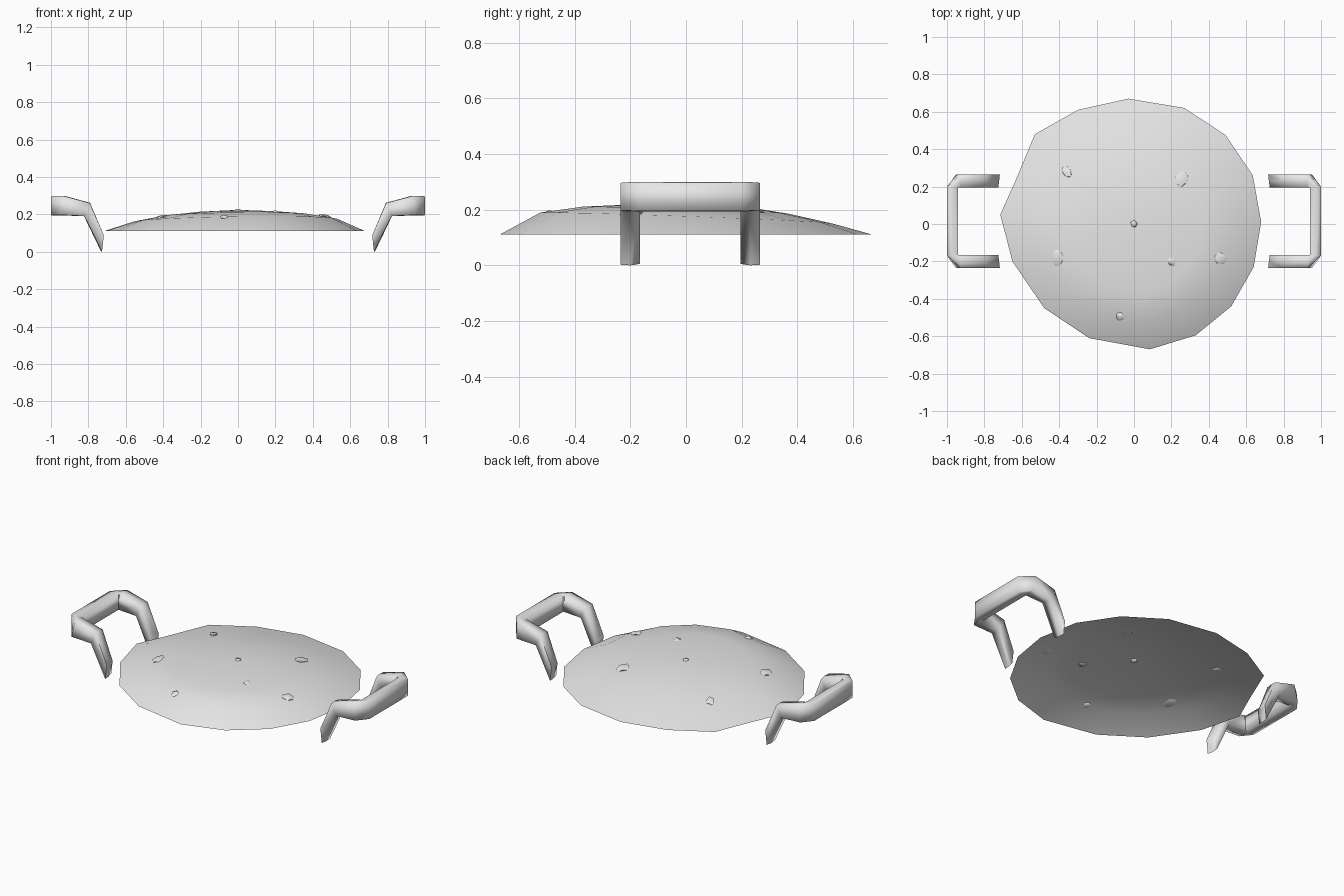
import bpy, bmesh, math, random
from mathutils import Vector

if "Cube" in bpy.data.objects:
    bpy.data.objects.remove(bpy.data.objects["Cube"])
random.seed(4)

grey = bpy.data.materials.new("light_grey")
grey.diffuse_color = (0.8, 0.8, 0.8, 1)
grey.use_nodes = True
grey.node_tree.nodes["Principled BSDF"].inputs["Base Color"].default_value = grey.diffuse_color

def finish(name, bm, angle):
    me = bpy.data.meshes.new(name)
    bm.to_mesh(me)
    bm.free()
    me.materials.append(grey)
    ob = bpy.data.objects.new(name, me)
    bpy.context.collection.objects.link(ob)
    bpy.ops.object.select_all(action='DESELECT')
    ob.select_set(True)
    bpy.context.view_layer.objects.active = ob
    bpy.ops.object.shade_smooth_by_angle(angle=math.radians(angle))
    return ob

# Domed, open-bottomed filling with an irregular rim: it sags at the back
RIM = [(-.03, .67), (-.30, .61), (-.53, .48), (-.63, .24), (-.715, .05), (-.65, -.2),
       (-.48, -.45), (-.24, -.61), (.085, -.67), (.33, -.595), (.52, -.44),
       (.64, -.23), (.68, .01), (.635, .26), (.49, .475), (.27, .62)]
# radius factor, height, sideways tilt, front-back tilt
PROFILE = [(1, .11, 0, 0), (.78, .17, .012, -.036), (.55, .198, .01, -.034), (.3, .215, .006, -.015)]

bm = bmesh.new()
rings = [[bm.verts.new((x * f, y * f, z + (tx * x + ty * y) * f)) for x, y in RIM]
         for f, z, tx, ty in PROFILE]
top = bm.verts.new((0, 0, .224))
n = len(RIM)
for a, b in zip(rings, rings[1:]):
    for i in range(n):
        j = (i + 1) % n
        bm.faces.new((a[i], a[j], b[j], b[i]))
for i in range(n):
    bm.faces.new((rings[-1][i], rings[-1][(i + 1) % n], top))
filling = finish("filling", bm, 60)

def dome_z(x, y):
    hit, loc, _, _ = filling.ray_cast(Vector((x, y, 1)), Vector((0, 0, -1)))
    return loc.z if hit else .11

# Small chunks lying in the surface: x, y, half width, half length, turn, lift
CHUNKS = [(-.36, .28, .025, .038, .6, .004), (.255, .24, .036, .045, -.3, .004),
          (0, 0, .02, .022, .2, -.003), (-.41, -.18, .032, .05, 0, .003),
          (.2, -.2, .023, .027, .4, -.002), (.465, -.185, .036, .036, .8, .004),
          (-.075, -.495, .022, .026, .5, .001)]
for k, (x, y, w, l, t, lift) in enumerate(CHUNKS):
    bm = bmesh.new()
    bmesh.ops.create_icosphere(bm, subdivisions=1, radius=1)
    for v in bm.verts:
        p = v.co * random.uniform(.9, 1.1)
        px, py = p.x * w, p.y * l
        vx = x + px * math.cos(t) - py * math.sin(t)
        vy = y + px * math.sin(t) + py * math.cos(t)
        v.co = (vx, vy, dome_z(vx, vy) + lift + p.z * .009)
    finish(f"chunk_{k + 1}", bm, 60)

# Handle cross-sections: centre, side axis, up axis (one half, mirrored in y)
YC = .015
HALF = [((.726, .215, .045), (-.004, .035, 0), (-.005, 0, .045)),
        ((.807, .215, .226), (0, .035, 0), (-.016, 0, .036)),
        ((.94, .215, .247), (0, .035, 0), (-.012, 0, .052)),
        ((.97, .182, .246), (.03, .002, 0), (0, 0, .053))]
# flat outer side, slightly lower inner side
SECTION = [(1, -.95), (1, .95), (0, 1), (-1, .88), (-1, -.88), (0, -1)]

def handle(name, sx):
    bm = bmesh.new()
    path = HALF + [((c[0], -c[1], c[2]), (s[0], -s[1], s[2]), u) for c, s, u in reversed(HALF)]
    loops = []
    for c, s, u in path:
        loop = []
        for a, b in SECTION:
            p = Vector(c) + Vector(s) * a + Vector(u) * b
            loop.append(bm.verts.new((p.x * sx, p.y + YC, max(p.z, 0))))
        loops.append(loop)
    m = len(SECTION)
    for a, b in zip(loops, loops[1:]):
        for i in range(m):
            j = (i + 1) % m
            bm.faces.new((a[i], a[j], b[j], b[i]))
    bm.faces.new(loops[0])
    bm.faces.new(loops[-1])
    bmesh.ops.recalc_face_normals(bm, faces=bm.faces)
    finish(name, bm, 88)

handle("right_handle", 1)
handle("left_handle", -1)
